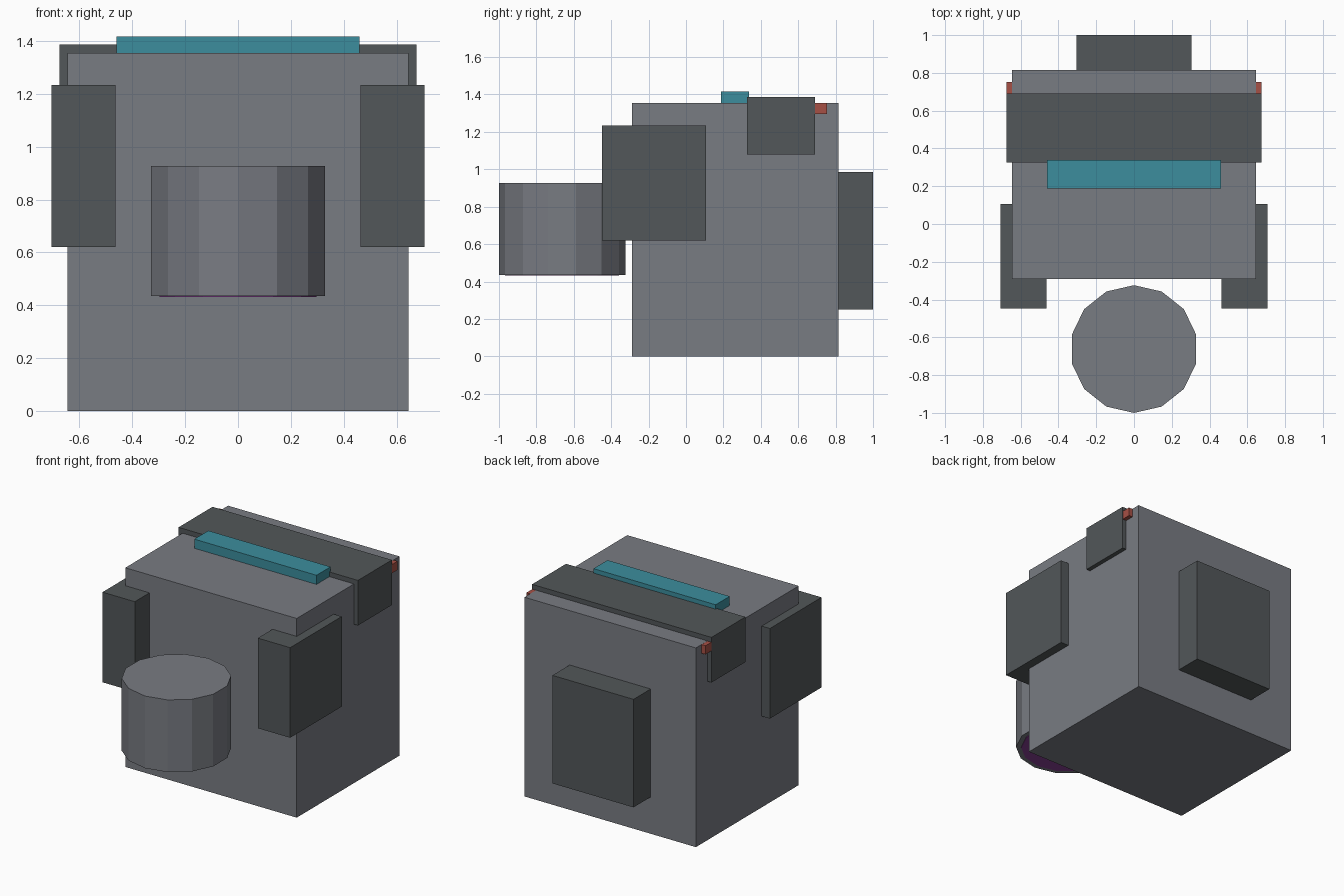
import bpy, bmesh, math
from mathutils import Matrix, Vector

if "Cube" in bpy.data.objects:
    bpy.data.objects.remove(bpy.data.objects["Cube"])


def material(name, color):
    m = bpy.data.materials.new(name)
    m.diffuse_color = (*color, 1)
    m.use_nodes = True
    m.node_tree.nodes["Principled BSDF"].inputs["Base Color"].default_value = m.diffuse_color
    return m


GREY = material("grey", (0.19, 0.20, 0.225))
DARK = material("dark_grey", (0.085, 0.095, 0.10))
TEAL = material("teal", (0.045, 0.27, 0.34))
RED = material("red", (0.38, 0.08, 0.06))
PURPLE = material("purple", (0.25, 0.05, 0.3))


def finish(name, bm, mat):
    me = bpy.data.meshes.new(name)
    bm.to_mesh(me)
    bm.free()
    me.materials.append(mat)
    ob = bpy.data.objects.new(name, me)
    bpy.context.collection.objects.link(ob)
    return ob


def box(name, x, y, z, mat):
    """Box from (min, max) ranges on each axis."""
    bm = bmesh.new()
    lo, hi = Vector((x[0], y[0], z[0])), Vector((x[1], y[1], z[1]))
    bmesh.ops.create_cube(bm, size=1, matrix=Matrix.Translation(
        (lo + hi) / 2) @ Matrix.Diagonal((*(hi - lo), 1)))
    return finish(name, bm, mat)


def drum(name, y, z, r, mat):
    """Upright 14-sided cylinder with a corner facing +y."""
    bm = bmesh.new()
    place = (Matrix.Translation((0, y, (z[0] + z[1]) / 2))
             @ Matrix.Rotation(math.pi / 2, 4, 'Z'))
    # start from a corner on x, then turn it to y
    ring = [bm.verts.new(place @ Vector((r * math.cos(math.tau * i / 14),
                                         r * math.sin(math.tau * i / 14),
                                         -(z[1] - z[0]) / 2))) for i in range(14)]
    base = bm.faces.new(ring)
    top = bmesh.ops.extrude_face_region(bm, geom=[base], use_keep_orig=True)
    bmesh.ops.translate(bm, vec=(0, 0, z[1] - z[0]),
                        verts=[g for g in top["geom"] if isinstance(g, bmesh.types.BMVert)])
    bmesh.ops.recalc_face_normals(bm, faces=bm.faces)
    return finish(name, bm, mat)


# main body
box("body", (-0.645, 0.645), (-0.29, 0.815), (0, 1.355), GREY)

# raised band over the top, with the light bars set around it
box("top_band", (-0.675, 0.675), (0.325, 0.69), (1.08, 1.387), DARK)
box("front_light_bar", (-0.46, 0.46), (0.187, 0.338), (1.354, 1.417), TEAL)
box("rear_light_bar", (-0.674, 0.674), (0.60, 0.753), (1.295, 1.354), RED)

# side blocks on the front corners
for side, s in (("left", -1), ("right", 1)):
    box(side + "_side_block", sorted((s * 0.463, s * 0.706)), (-0.448, 0.107), (0.62, 1.233), DARK)

# back pack
box("back_block", (-0.305, 0.305), (0.81, 1.0), (0.25, 0.985), DARK)

# front drum with a coloured disc underneath
drum("front_drum", -0.662, (0.435, 0.926), 0.338, GREY)
drum("drum_base_disc", -0.662, (0.431, 0.436), 0.305, PURPLE)
